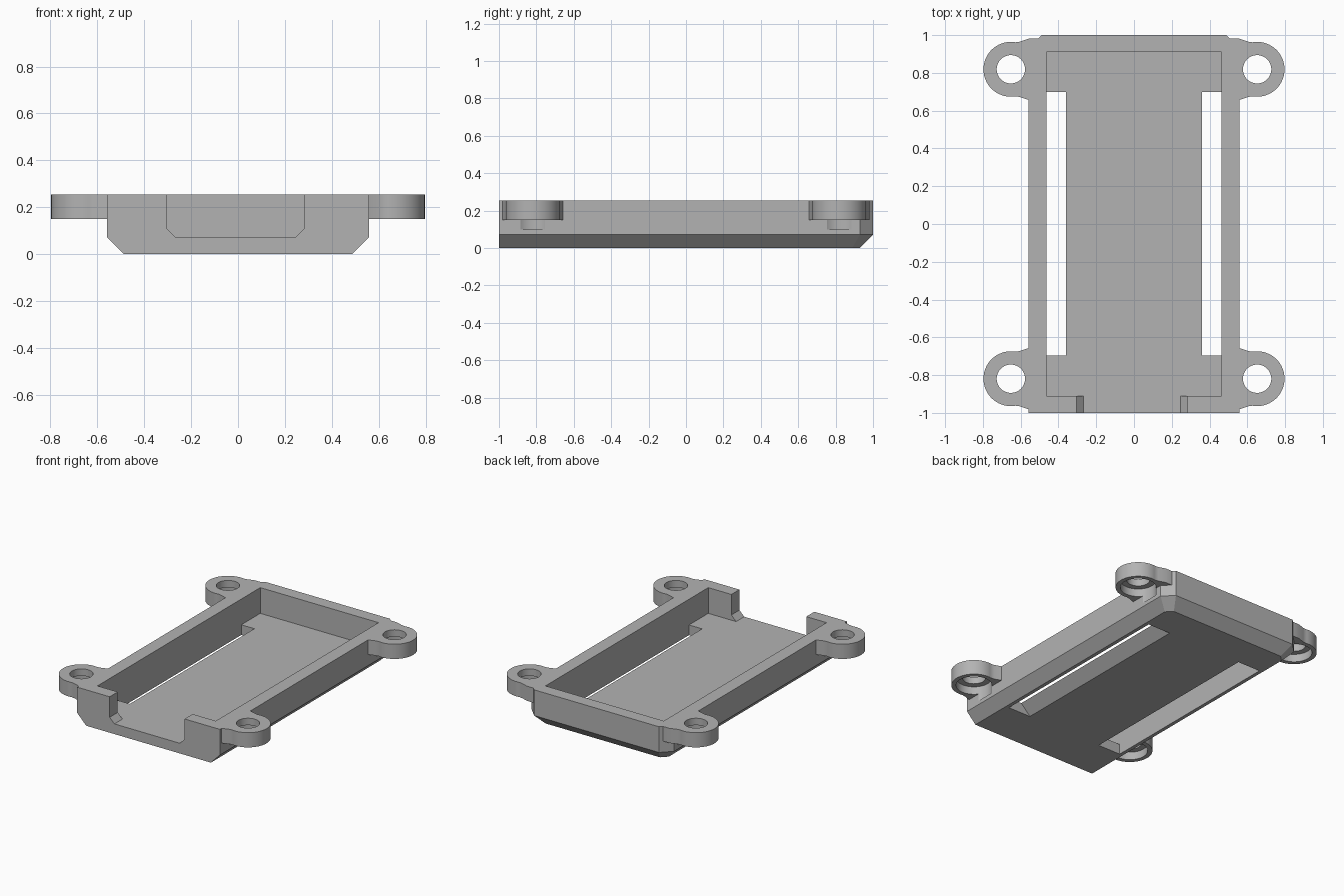
import bpy
import bmesh
from math import cos, sin, radians
from mathutils import Vector

if "Cube" in bpy.data.objects:
    bpy.data.objects.remove(bpy.data.objects["Cube"], do_unlink=True)

TOP, FLOOR, LUG_BASE = 0.254, 0.072, 0.15

grey = bpy.data.materials.new("plain grey")
grey.use_nodes = True
grey.diffuse_color = (0.45, 0.45, 0.45, 1)
grey.node_tree.nodes["Principled BSDF"].inputs["Base Color"].default_value = (0.45, 0.45, 0.45, 1)


def loft(name, rings):
    """Closed solid through a stack of matching rings of points."""
    bm = bmesh.new()
    loops = [[bm.verts.new(p) for p in ring] for ring in rings]
    bm.faces.new(loops[0])
    bm.faces.new(loops[-1])
    for a, b in zip(loops, loops[1:]):
        for i in range(len(a)):
            j = (i + 1) % len(a)
            bm.faces.new((a[i], a[j], b[j], b[i]))
    bmesh.ops.recalc_face_normals(bm, faces=bm.faces)
    mesh = bpy.data.meshes.new(name)
    bm.to_mesh(mesh)
    bm.free()
    mesh.materials.append(grey)
    obj = bpy.data.objects.new(name, mesh)
    bpy.context.collection.objects.link(obj)
    return obj


def upright(name, outline, z0, z1):
    return loft(name, [[(x, y, z) for x, y in outline] for z in (z0, z1)])


def lengthwise(name, profile, y0, y1):
    return loft(name, [[(x, y, z) for x, z in profile] for y in (y0, y1)])


def circle(cx, cy, r, n=48):
    return [(cx + r * cos(radians(360 * i / n)), cy + r * sin(radians(360 * i / n))) for i in range(n)]


def combine(target, tool, operation):
    mod = target.modifiers.new(operation, "BOOLEAN")
    mod.operation = operation
    mod.solver = "EXACT"
    mod.object = tool
    bpy.context.view_layer.objects.active = target
    bpy.ops.object.modifier_apply(modifier=mod.name)
    bpy.data.objects.remove(tool, do_unlink=True)


# Tray body: chamfered underside and clipped back corners
def tray_ring(inset, z):
    w, b, c = 0.558 - inset, 1 - inset, 0.07 - 0.41 * inset
    half = [(w, -1), (w, b - c), (w - c, b)]
    return [(x, y, z) for x, y in half + [(-x, y) for x, y in reversed(half)]]


tray = loft("tray", [tray_ring(0.07, 0), tray_ring(0, FLOOR), tray_ring(0, TOP)])

# Mounting lugs with a flared web to the tray
lug_x, lug_y = 0.652, 0.819
corners = [(sx, sy) for sx in (-1, 1) for sy in (-1, 1)]
arc = [(0.145 * cos(radians(a)), 0.145 * sin(radians(a))) for a in range(-100, 101, 5)]
web = [(-0.046, 0.146), (-0.094, 0.162), (-0.145, 0.162)]
lug_outline = arc + web + [(x, -y) for x, y in reversed(web)]
for sx, sy in corners:
    lug = upright("lug", [(sx * (lug_x + x), sy * (lug_y + y)) for x, y in lug_outline], LUG_BASE, TOP)
    combine(tray, lug, "UNION")

# Inner cavity
cavity = upright("cavity", [(-0.463, -0.91), (0.463, -0.91), (0.463, 0.91), (-0.463, 0.91)], FLOOR, 0.4)
combine(tray, cavity, "DIFFERENCE")

# Front opening with chamfered lower corners
left, right, c = -0.304, 0.282, 0.037
opening = [(left, 0.4), (left, FLOOR + c), (left + c, FLOOR),
           (right - c, FLOOR), (right, FLOOR + c), (right, 0.4)]
combine(tray, lengthwise("opening", opening, -1.1, -0.8), "DIFFERENCE")

# Long floor slots, sloped on the inner side
for s in (-1, 1):
    slot = [(0.463, -0.03), (0.463, 0.12), (0.36, 0.12), (0.36, FLOOR), (0.36 - FLOOR - 0.03, -0.03)]
    combine(tray, lengthwise("slot", [(s * x, z) for x, z in slot], -0.695, 0.698), "DIFFERENCE")

# Screw holes with a wider recess underneath
for sx, sy in corners:
    for r, z0, z1 in ((0.115, 0.1, 0.205), (0.075, 0.18, 0.4)):
        hole = upright("hole", circle(sx * lug_x, sy * lug_y, r), z0, z1)
        combine(tray, hole, "DIFFERENCE")

# Smooth the round lugs, keep every other edge crisp
bpy.ops.object.select_all(action="DESELECT")
tray.select_set(True)
bpy.context.view_layer.objects.active = tray
bpy.ops.object.shade_smooth_by_angle(angle=radians(20))
